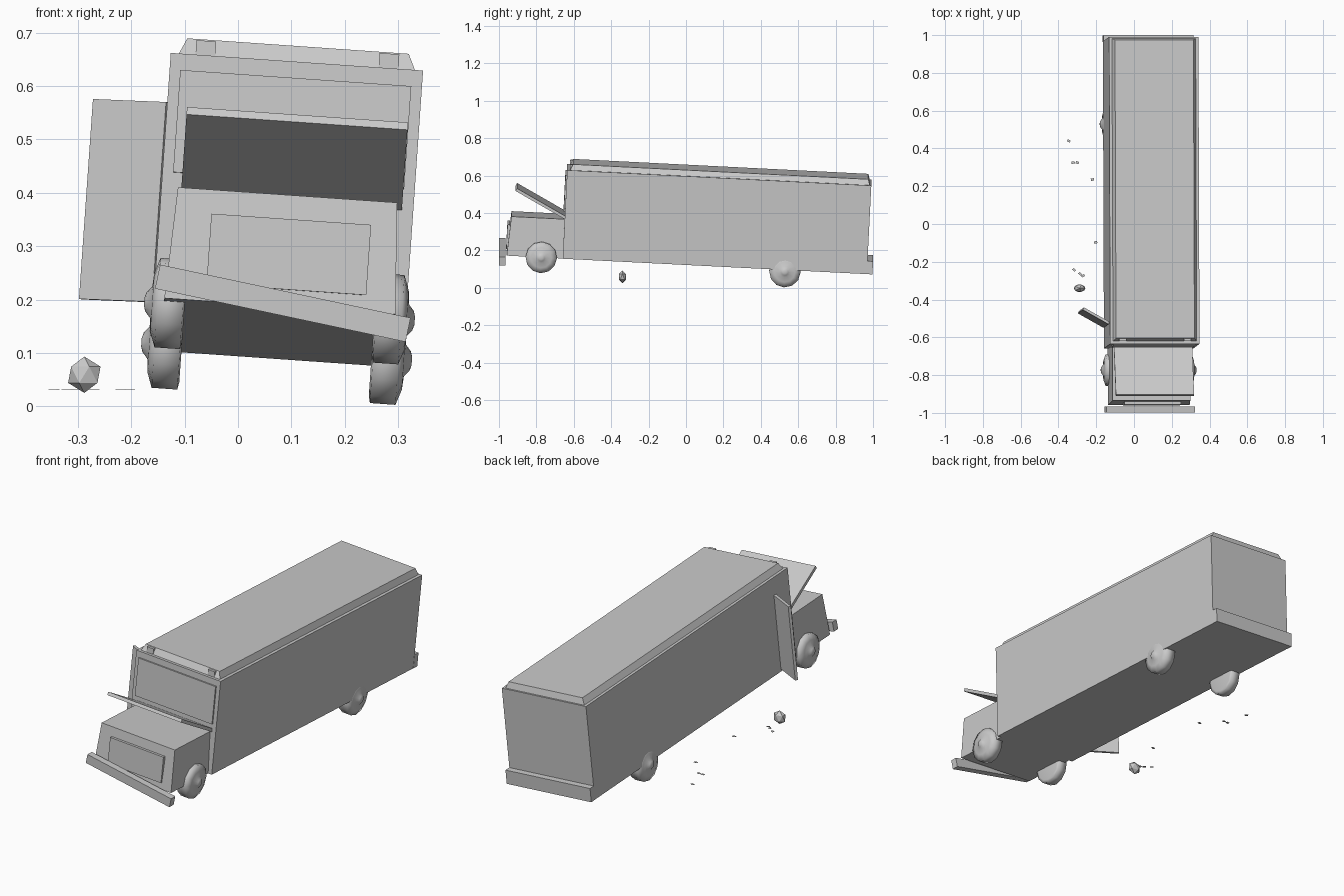
import bpy, bmesh, random
from math import radians, sin, cos, pi, atan2
from mathutils import Matrix, Vector

if "Cube" in bpy.data.objects:
    bpy.data.objects.remove(bpy.data.objects["Cube"])

grey = bpy.data.materials.new("plain_grey")
grey.use_nodes = True
grey.diffuse_color = (0.59, 0.59, 0.59, 1)
grey.node_tree.nodes["Principled BSDF"].inputs["Base Color"].default_value = (0.59, 0.59, 0.59, 1)

# The whole van leans sideways and sinks at the rear
LEAN = (Matrix.Translation((0.075, 0, 0.139))
        @ Matrix.Rotation(radians(4), 4, 'Y')
        @ Matrix.Rotation(radians(-2.9), 4, 'X'))


def finish(name, bm, matrix, smooth=False):
    bmesh.ops.recalc_face_normals(bm, faces=bm.faces[:])
    for f in bm.faces:
        f.smooth = smooth
    mesh = bpy.data.meshes.new(name)
    bm.to_mesh(mesh)
    bm.free()
    mesh.materials.append(grey)
    ob = bpy.data.objects.new(name, mesh)
    bpy.context.collection.objects.link(ob)
    ob.matrix_world = matrix
    return ob


def box(name, center, size, matrix=LEAN, turn=Matrix.Identity(4)):
    bm = bmesh.new()
    bmesh.ops.create_cube(bm, size=1)
    bmesh.ops.scale(bm, vec=size, verts=bm.verts[:])
    return finish(name, bm, matrix @ Matrix.Translation(center) @ turn)


def bridge(bm, rings):
    for a, b in zip(rings, rings[1:]):
        for i in range(len(a)):
            j = (i + 1) % len(a)
            bm.faces.new((a[i], a[j], b[j], b[i]))
    bm.faces.new(rings[0])
    bm.faces.new(rings[-1])


def stack(name, levels):
    """Rectangular sections (half width, front, rear, height) joined upward."""
    bm = bmesh.new()
    rings = [[bm.verts.new(p) for p in ((-w, f, z), (w, f, z), (w, r, z), (-w, r, z))]
             for w, f, r, z in levels]
    bridge(bm, rings)
    return finish(name, bm, LEAN)


def wheel(name, side, y, z):
    profile = [(0.178, 0.07), (0.181, 0.084), (0.229, 0.084), (0.239, 0.055),
               (0.241, 0.03), (0.251, 0.018), (0.254, 0.008)]
    bm = bmesh.new()
    n = 12
    rings = [[bm.verts.new((side * x, r * cos(2 * pi * i / n), r * sin(2 * pi * i / n)))
              for i in range(n)] for x, r in profile]
    bridge(bm, rings)
    return finish(name, bm, LEAN @ Matrix.Translation((0, y, z)), smooth=True)


# Cargo body with a stepped, chamfered roof
stack("cargo_body", [(0.237, -0.66, 0.968, 0), (0.237, -0.66, 0.968, 0.475),
                     (0.222, -0.645, 0.96, 0.475), (0.208, -0.63, 0.95, 0.506)])
# Engine compartment
stack("engine_compartment", [(0.217, -0.96, -0.655, 0), (0.206, -0.945, -0.655, 0.21)])

# Windshield, grille and rear bumper
box("windshield", (0, -0.663, 0.348), (0.434, 0.009, 0.192))
box("grille", (0.01, -0.957, 0.098), (0.30, 0.014, 0.132))
box("rear_bumper", (0, 0.982, 0.035), (0.476, 0.032, 0.07))

# Roof marker lamps
for side, label in ((1, "left"), (-1, "right")):
    box("roof_marker_" + label, (side * 0.172, -0.632, 0.489), (0.037, 0.026, 0.028))

# Raised hood lid
box("hood_lid", (0.008, -0.79, 0.286), (0.415, 0.306, 0.016),
    turn=Matrix.Rotation(radians(-27), 4, 'X'))

# Side door swung open
swing = Vector((-0.137, 0.077, 0))
box("open_door", Vector((-0.236, -0.545, 0.2)) + swing / 2,
    (swing.length, 0.014, 0.376),
    turn=Matrix.Rotation(atan2(swing.y, swing.x), 4, 'Z'))

# Hanging front bumper
box("front_bumper", (0.084, -0.982, 0.193), (0.48, 0.034, 0.046),
    matrix=Matrix.Identity(4), turn=Matrix.Rotation(radians(12), 4, 'Y'))

# Wheels
for side, label in ((1, "left"), (-1, "right")):
    wheel("front_wheel_" + label, side, -0.775, 0.0)
    wheel("rear_wheel_" + label, side, 0.53, -0.01)

# Faceted rock on the ground beside the van
bm = bmesh.new()
bmesh.ops.create_icosphere(bm, subdivisions=1, radius=0.034)
bmesh.ops.scale(bm, vec=(1, 0.66, 1), verts=bm.verts[:])
finish("rock", bm, Matrix.Translation((-0.288, -0.34, 0.059)))

# Flat shards scattered along the side
random.seed(3)
spots = [(-0.345, 0.44), (-0.322, 0.325), (-0.3, 0.325), (-0.22, 0.235),
         (-0.203, -0.097), (-0.317, -0.243), (-0.286, -0.264), (-0.27, -0.274)]
for i, (x, y) in enumerate(spots):
    box("shard_%d" % (i + 1), (x, y, 0.032), (0.017, 0.012, 0.001),
        matrix=Matrix.Identity(4),
        turn=Matrix.Rotation(random.uniform(-0.8, 0.8), 4, 'Z'))
